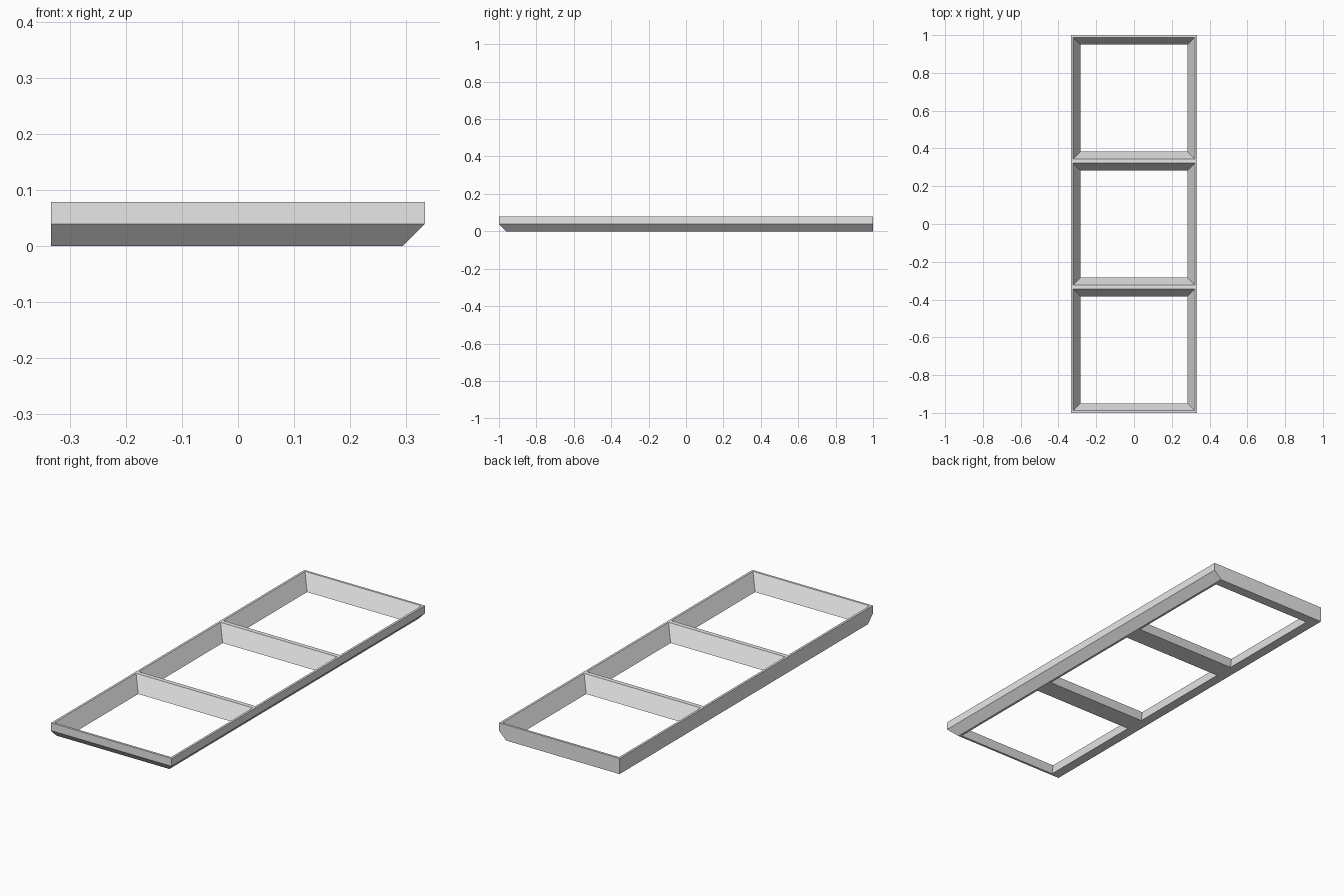
import bpy
import bmesh

default_cube = bpy.data.objects.get("Cube")
if default_cube:
    bpy.data.objects.remove(default_cube, do_unlink=True)

HALF_W, HALF_L, HEIGHT = 0.333, 1.0, 0.078
CHAMFER = HEIGHT / 2        # lower bevel on the front and +x sides
CELL_BOTTOM = 0.283         # half width of an opening at the floor
SLOPE = 0.5                 # widening of an opening per unit of height

grey = bpy.data.materials.new("light_grey")
grey.use_nodes = True
grey.diffuse_color = (0.8, 0.8, 0.8, 1)
grey.node_tree.nodes["Principled BSDF"].inputs["Base Color"].default_value = (0.8, 0.8, 0.8, 1)


def loft(name, layers):
    """Closed solid through stacked rectangles (x0, x1, y0, y1, z)."""
    bm = bmesh.new()
    loops = [[bm.verts.new(p) for p in ((x0, y0, z), (x1, y0, z), (x1, y1, z), (x0, y1, z))]
             for x0, x1, y0, y1, z in layers]
    for low, high in zip(loops, loops[1:]):
        for i in range(4):
            j = (i + 1) % 4
            bm.faces.new((low[i], low[j], high[j], high[i]))
    bm.faces.new(loops[0][::-1])
    bm.faces.new(loops[-1])
    mesh = bpy.data.meshes.new(name)
    bm.to_mesh(mesh)
    bm.free()
    mesh.materials.append(grey)
    obj = bpy.data.objects.new(name, mesh)
    bpy.context.collection.objects.link(obj)
    return obj


# Outer tray block, bevelled underneath on two sides
frame = loft("tray_frame", [
    (-HALF_W, HALF_W - CHAMFER, -HALF_L + CHAMFER, HALF_L, 0),
    (-HALF_W, HALF_W, -HALF_L, HALF_L, CHAMFER),
    (-HALF_W, HALF_W, -HALF_L, HALF_L, HEIGHT),
])

# Three tapered openings cut right through
bpy.context.view_layer.objects.active = frame
for cell in (-1, 0, 1):
    cy = cell * HALF_L * 2 / 3
    layers = []
    for z in (-0.02, HEIGHT + 0.02):
        h = CELL_BOTTOM + SLOPE * z
        layers.append((-h, h, cy - h, cy + h, z))
    cutter = loft("opening_cutter", layers)
    cutter.hide_render = True
    cut = frame.modifiers.new("opening", 'BOOLEAN')
    cut.operation = 'DIFFERENCE'
    cut.solver = 'EXACT'
    cut.object = cutter
    bpy.ops.object.modifier_apply(modifier=cut.name)
    bpy.data.objects.remove(cutter, do_unlink=True)
